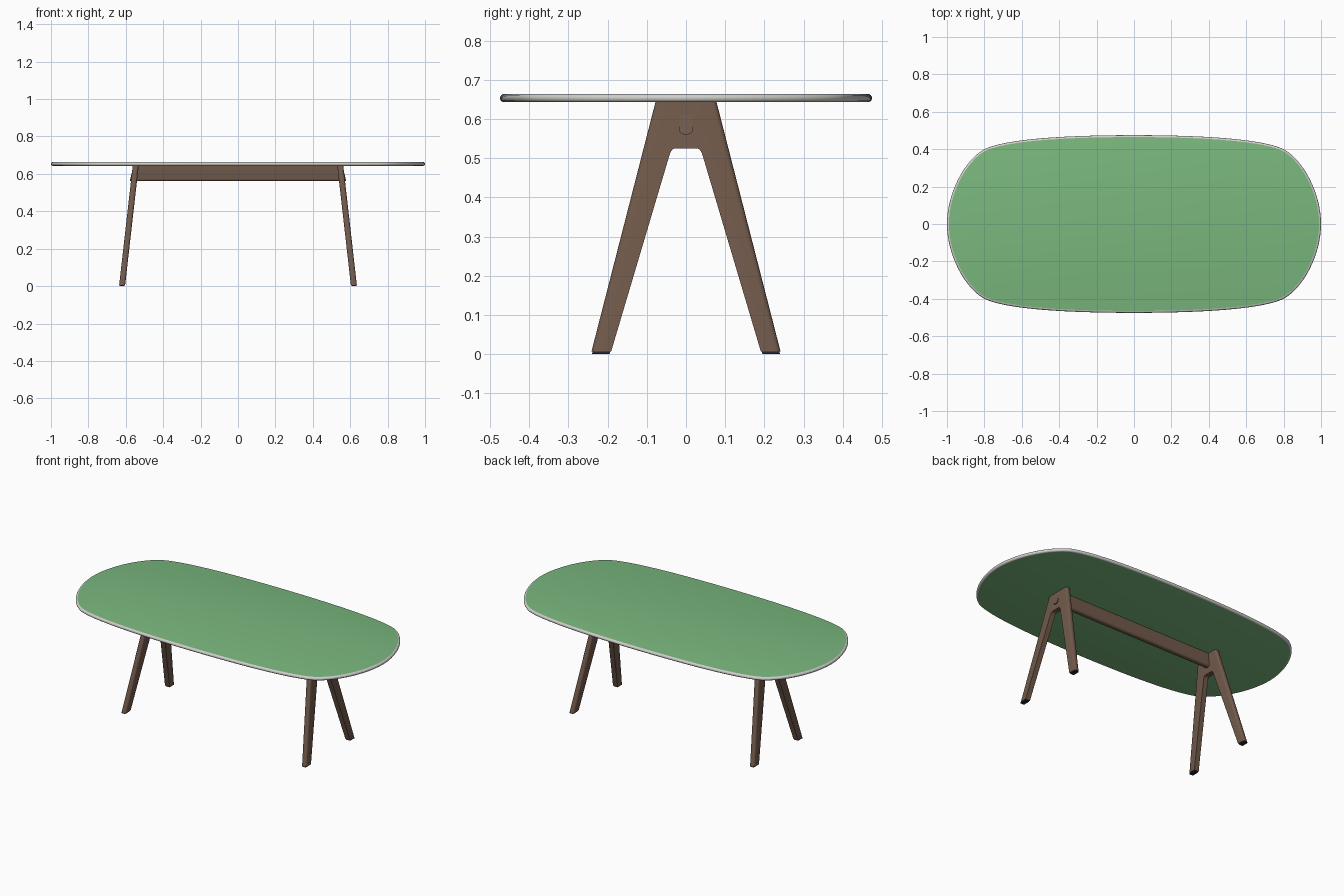
import bpy, bmesh, math
from mathutils import Vector
from mathutils.geometry import interpolate_bezier

if "Cube" in bpy.data.objects:
    bpy.data.objects.remove(bpy.data.objects["Cube"])


def material(name, rgb):
    m = bpy.data.materials.new(name)
    m.diffuse_color = (*rgb, 1)
    m.use_nodes = True
    m.node_tree.nodes["Principled BSDF"].inputs["Base Color"].default_value = m.diffuse_color
    return m


GREEN = material("green surface", (0.195, 0.479, 0.209))
EDGE = material("pale grey edge", (0.62, 0.62, 0.59))
WOOD = material("brown wood", (0.165, 0.102, 0.070))
DARK = material("dark foot", (0.02, 0.018, 0.022))


def finish(bm, name, *mats):
    bmesh.ops.recalc_face_normals(bm, faces=bm.faces[:])
    me = bpy.data.meshes.new(name)
    bm.to_mesh(me)
    bm.free()
    for m in mats:
        me.materials.append(m)
    ob = bpy.data.objects.new(name, me)
    bpy.context.collection.objects.link(ob)
    bpy.ops.object.select_all(action='DESELECT')
    ob.select_set(True)
    bpy.context.view_layer.objects.active = ob
    bpy.ops.object.shade_smooth_by_angle(angle=math.radians(35))
    return ob


def loft(bm, rings):
    # joins closed loops of points and caps both ends
    loops = [[bm.verts.new(p) for p in r] for r in rings]
    n = len(loops[0])
    for a, b in zip(loops, loops[1:]):
        for i in range(n):
            j = (i + 1) % n
            bm.faces.new((a[i], a[j], b[j], b[i]))
    return bm.faces.new(loops[0]), bm.faces.new(loops[-1])


# tabletop: soft oval outline with a half-round rim
quarter = []
for seg in (((0, .475), (.35, .475), (.68, .457), (.80, .40)),
            ((.80, .40), (.91, .338), (1, .16), (1, 0))):
    quarter += interpolate_bezier(*[Vector((*p, 0)) for p in seg], 21)[:-1]
outline = []
for k in range(20 * 2):
    outline.append(quarter[k].copy())
half = outline + [Vector((1, 0, 0))] + [Vector((p.x, -p.y, 0)) for p in reversed(outline[1:])]
outline = half + [Vector((-p.x, -p.y, 0)) for p in half]
n = len(outline)
normals = []
for i in range(n):
    t = (outline[(i + 1) % n] - outline[i - 1]).normalized()
    normals.append(Vector((-t.y, t.x, 0)))
R, ZC = 0.0105, 0.6535
rings = []
for k in range(9):
    a = -math.pi / 2 + math.pi * k / 8
    inset, z = R * (1 - math.cos(a)), ZC + R * math.sin(a)
    rings.append([p - q * inset + Vector((0, 0, z)) for p, q in zip(outline, normals)])
bm = bmesh.new()
caps = loft(bm, rings)
for f in bm.faces:
    f.material_index = 1
for f in caps:
    f.material_index = 0
finish(bm, "tabletop", GREEN, EDGE)


# end frames: A-shaped panels leaning outwards
H, T, FOOT = 0.643, 0.016, 0.006


def lean(z):
    return 0.62 - 0.073 * z / H


def outer_y(z):
    return 0.243 - 0.165 * z / H


def inner_y(z):
    return 0.193 - 0.150 * z / 0.505


side = [(outer_y(H), H), (outer_y(FOOT), FOOT), (inner_y(FOOT), FOOT),
        (inner_y(.505), .505), (.0395, .515), (.035, .522), (.028, .525)]
profile = side + [(-y, z) for y, z in reversed(side)]

for s, label in ((1, "right"), (-1, "left")):
    bm = bmesh.new()
    loft(bm, [[(s * (lean(z) + d), y, z) for y, z in profile] for d in (-T, T)])
    # round the long outer edges
    long_edges = []
    for e in bm.edges:
        a, b = (v.co for v in e.verts)
        if abs(a.z - b.z) > 0.5 and max(abs(a.y), abs(b.y)) > 0.22:
            long_edges.append(e)
    bmesh.ops.bevel(bm, geom=long_edges, offset=0.012, segments=4,
                    profile=0.5, affect='EDGES')
    finish(bm, label + "_leg_frame", WOOD)

    # thin foot pads
    for w, where in ((1, "back"), (-1, "front")):
        bm = bmesh.new()
        loft(bm, [[(s * (lean(z) + dx), w * y, z) for dx, y in
                   ((-.013, inner_y(z) + .002), (.013, inner_y(z) + .002),
                    (.013, outer_y(z) - .003), (-.013, outer_y(z) - .003))]
                  for z in (0, FOOT + .001)])
        finish(bm, f"{label}_{where}_foot", DARK)

# crossbeam: rounded underside, tenon ends showing through the frames
W, Z0, r = 0.017, 0.561, 0.012
section = [(W, H)]
for k in range(6):
    a = math.pi / 2 * k / 5
    section.append((W - r + r * math.cos(a), Z0 + r - r * math.sin(a)))
section += [(-y, z) for y, z in reversed(section)]


def beam_end(z):
    # stands proud of the frame at the bottom and fades in at z = 0.61
    return lean(z) + T + (0.61 - z) * 0.13


bm = bmesh.new()
loft(bm, [[(s * beam_end(z), y, z) for y, z in section] for s in (-1, 1)])
finish(bm, "crossbeam", WOOD)
